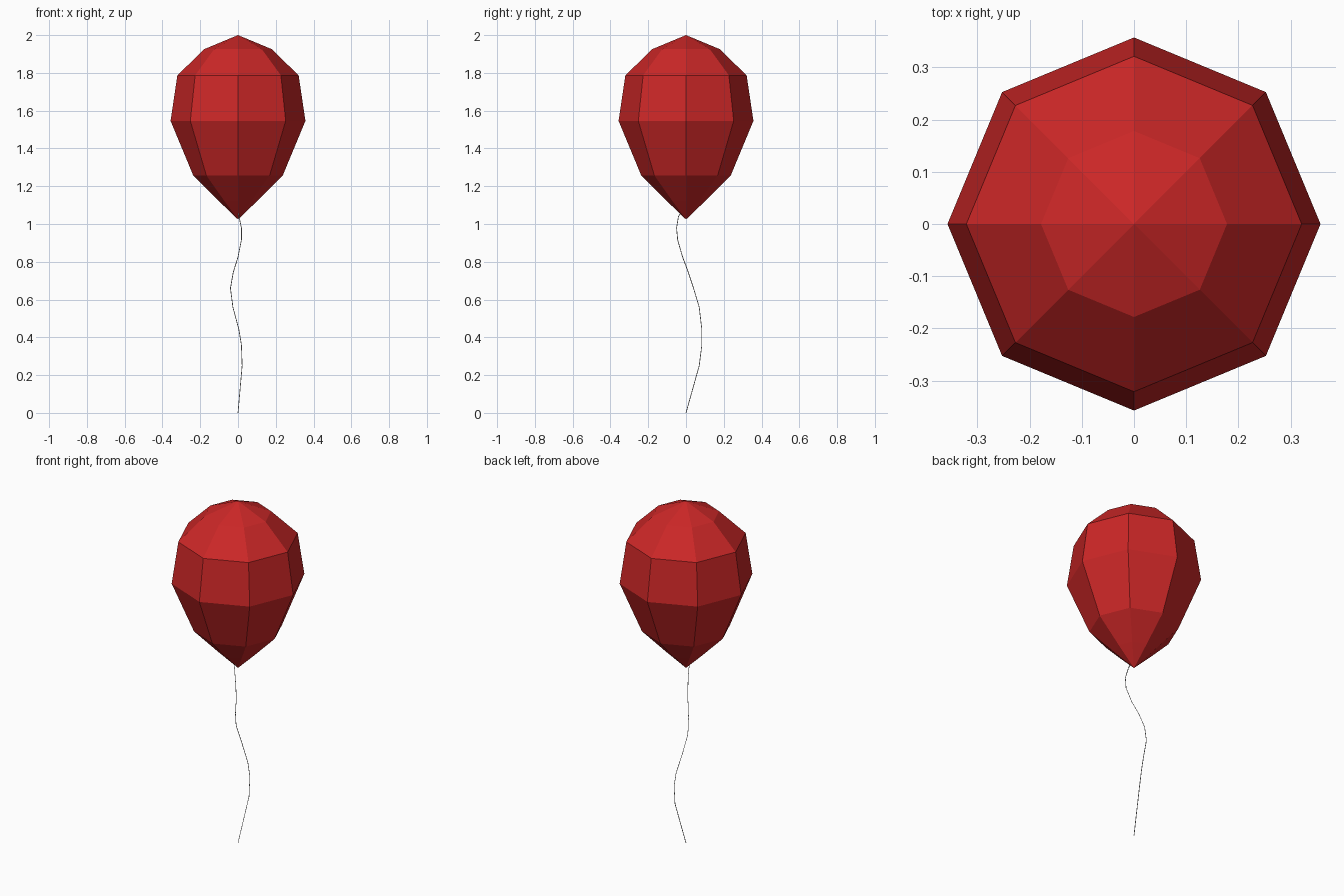
import bpy
import bmesh
from math import cos, sin, pi

if "Cube" in bpy.data.objects:
    bpy.data.objects.remove(bpy.data.objects["Cube"])

SIDES = 8


def material(name, color):
    mat = bpy.data.materials.new(name)
    mat.diffuse_color = color
    mat.use_nodes = True
    mat.node_tree.nodes["Principled BSDF"].inputs["Base Color"].default_value = mat.diffuse_color
    return mat


def add_object(name, data, mat=None):
    obj = bpy.data.objects.new(name, data)
    bpy.context.collection.objects.link(obj)
    if mat:
        data.materials.append(mat)
    return obj


# Balloon: eight-sided flat-faced lathe, (radius, height) from tip to crown
profile = [(0.105, 1.125), (0.237, 1.257), (0.357, 1.546),
           (0.321, 1.787), (0.178, 1.926)]
bm = bmesh.new()
rings = [[bm.verts.new((r * cos(2 * pi * i / SIDES), r * sin(2 * pi * i / SIDES), z))
          for i in range(SIDES)] for r, z in profile]
tip = bm.verts.new((0, 0, 1.024))
crown = bm.verts.new((0, 0, 2.0))
for i in range(SIDES):
    j = (i + 1) % SIDES
    bm.faces.new((tip, rings[0][j], rings[0][i]))
    bm.faces.new((crown, rings[-1][i], rings[-1][j]))
    for low, high in zip(rings, rings[1:]):
        bm.faces.new((low[i], low[j], high[j], high[i]))
mesh = bpy.data.meshes.new("balloon")
bm.to_mesh(mesh)
bm.free()
add_object("balloon", mesh, material("balloon_red", (0.6, 0.02, 0.02, 1)))

# String: thin wavy tube from the ground up into the balloon's tip
path = [(0, 0, 0), (0.022, 0.07, 0.25), (0.018, 0.084, 0.36), (0.005, 0.084, 0.44),
        (-0.027, 0.07, 0.56), (-0.04, 0.04, 0.66), (-0.025, 0.012, 0.745),
        (0.0, -0.018, 0.825), (0.018, -0.044, 0.915), (0.018, -0.05, 0.98),
        (0.005, -0.04, 1.04), (0, -0.02, 1.07)]
curve = bpy.data.curves.new("string", "CURVE")
curve.dimensions = "3D"
curve.bevel_depth = 0.002
curve.bevel_resolution = 0
curve.use_fill_caps = True
spline = curve.splines.new("POLY")
spline.points.add(len(path) - 1)
for point, co in zip(spline.points, path):
    point.co = (*co, 1)
spline.use_smooth = False
add_object("string", curve)
